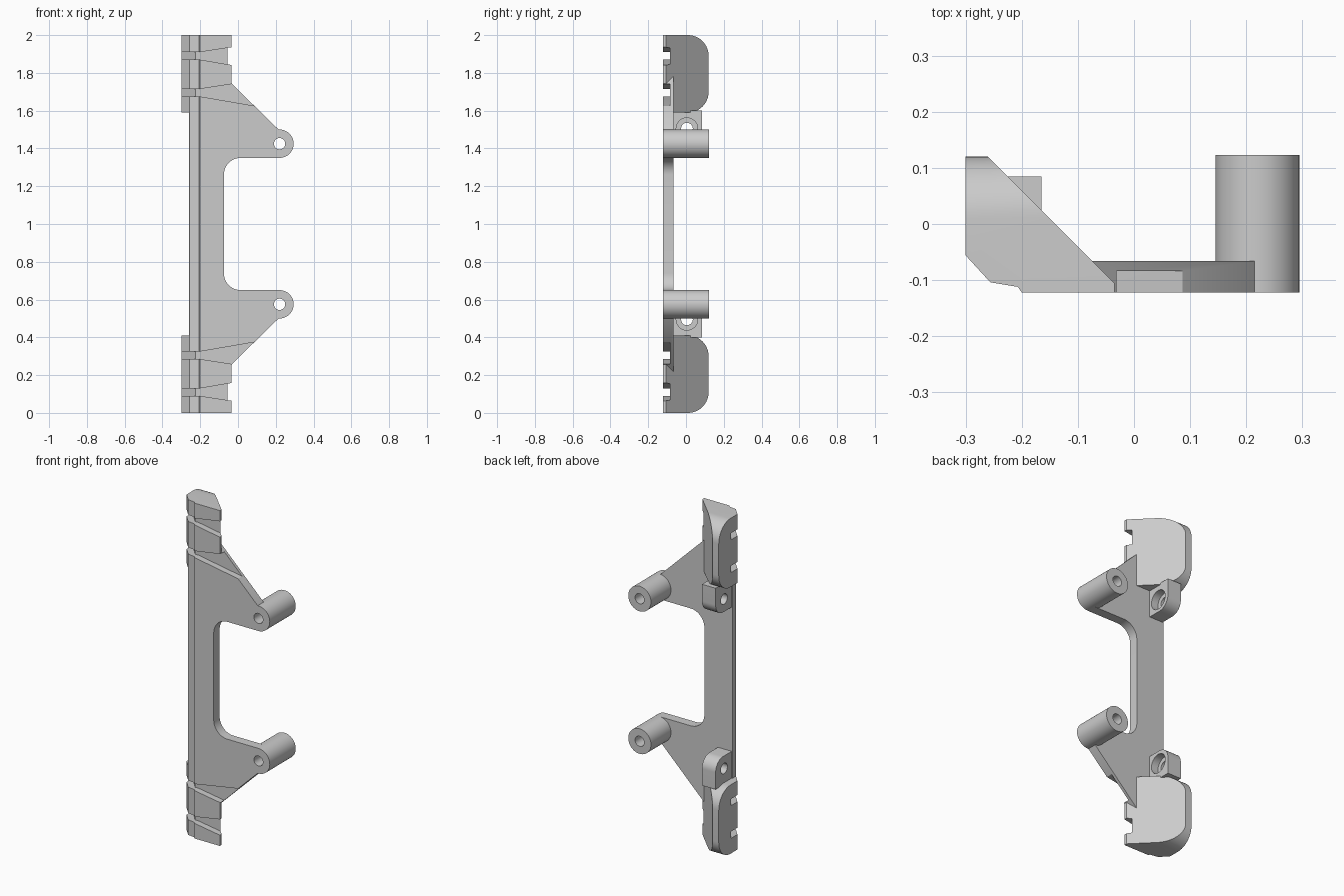
import bpy, bmesh, math
from mathutils import Vector

if "Cube" in bpy.data.objects:
    bpy.data.objects.remove(bpy.data.objects["Cube"])


def prism(name, pts, axis, lo, hi):
    """Extrude a 2D outline along axis: x -> (y,z), y -> (x,z), z -> (x,y)."""
    place = {'x': lambda p, t: (t, p[0], p[1] - 1),
             'y': lambda p, t: (p[0], t, p[1] - 1),
             'z': lambda p, t: (p[0], p[1], t - 1)}[axis]
    bm = bmesh.new()
    a = [bm.verts.new(place(p, lo)) for p in pts]
    b = [bm.verts.new(place(p, hi)) for p in pts]
    n = len(pts)
    bm.faces.new(a)
    bm.faces.new(b[::-1])
    for i in range(n):
        bm.faces.new((a[i], b[i], b[(i + 1) % n], a[(i + 1) % n]))
    bmesh.ops.recalc_face_normals(bm, faces=bm.faces)
    me = bpy.data.meshes.new(name)
    bm.to_mesh(me)
    bm.free()
    ob = bpy.data.objects.new(name, me)
    ob.location.z = 1          # origin on the mirror plane
    bpy.context.collection.objects.link(ob)
    bpy.context.view_layer.update()
    return ob


def arc(cx, cy, r, a0, a1, n=12):
    return [(cx + r * math.cos(math.radians(a0 + (a1 - a0) * i / n)),
             cy + r * math.sin(math.radians(a0 + (a1 - a0) * i / n))) for i in range(n + 1)]


def circle(cx, cy, r, n=40):
    return arc(cx, cy, r, 0, 360, n)[:-1]


def apply(ob, mod):
    bpy.context.view_layer.objects.active = ob
    bpy.ops.object.modifier_apply(modifier=mod.name)


def combine(ob, other, op):
    m = ob.modifiers.new(op, 'BOOLEAN')
    m.operation, m.solver, m.object = op, 'EXACT', other
    apply(ob, m)
    bpy.data.objects.remove(other)


F, B = -0.122, -0.066          # front and back of the plate

# Upper half of the plate with its arm (runs past z = 1, bisected later)
plate = prism("bracket", [(-0.26, 0.9), (-0.075, 0.9)]
              + arc(0.015, 1.26, 0.09, 180, 90)
              + [(0.22, 1.35), (0.25, 1.43), (0.215, 1.5), (-0.11, 1.818), (-0.26, 1.818)],
              'y', F, B)

# Screw post at the arm tip
combine(plate, prism("post", circle(0.22, 1.425, 0.075), 'y', F, 0.123), 'UNION')

# Wedge-shaped end block, rounded at its rear corners
block = prism("end_block", [(-0.3, F), (-0.035, F), (-0.035, -0.105),
                            (-0.26, 0.12), (-0.3, 0.12)], 'z', 1.59, 2.0)
rounding = prism("rounding", [(-0.2, 1.59)] + arc(0.01, 1.70, 0.11, -90, 0)
                 + arc(0.01, 1.89, 0.11, 0, 90) + [(-0.2, 2.0)], 'x', -0.5, 0.2)
combine(block, rounding, 'INTERSECT')
combine(plate, block, 'UNION')

# Side lug under the block
lug = prism("lug", [(-0.1, 1.6), (-0.1, 1.43)] + arc(0.015, 1.5, 0.07, -90, 0)
            + [(0.085, 1.6)], 'x', -0.255, -0.165)
combine(plate, lug, 'UNION')

# Bevelled front left edge
combine(plate, prism("edge_cut", [(-0.4, 0.056), (-0.3, -0.056), (-0.256, -0.104),
                                  (-0.207, -0.112), (-0.2, F), (-0.2, -0.2), (-0.4, -0.2)],
                     'z', 0.8, 2.1), 'DIFFERENCE')

# Holes in post and lug
combine(plate, prism("post_hole", circle(0.22, 1.425, 0.03, 24), 'y', -0.3, 0.3), 'DIFFERENCE')
combine(plate, prism("lug_hole", circle(0.005, 1.505, 0.031, 24), 'x', -0.4, 0), 'DIFFERENCE')
combine(plate, prism("lug_recess", circle(0.005, 1.505, 0.057, 32), 'x', -0.21, 0), 'DIFFERENCE')

# Strap grooves: diagonal slot at the left edge, flaring to the right
for z in (1.695, 1.89):
    slot = prism("slot", [(-0.34, 0.05), (-0.225, -0.084), (-0.18, -0.084),
                          (-0.18, -0.2), (-0.34, -0.2)], 'z', z - 0.02, z + 0.02)
    combine(plate, slot, 'DIFFERENCE')
    flare = prism("flare", [(-0.2, z - 0.02), (0.12, z - 0.075), (0.12, z + 0.07),
                            (-0.2, z + 0.02)], 'y', -0.2, -0.084)
    combine(plate, flare, 'DIFFERENCE')

# Mirror the finished half about mid height
m = plate.modifiers.new("mirror", 'MIRROR')
m.use_axis = (False, False, True)
m.use_bisect_axis = (False, False, True)
m.merge_threshold = 0.0005
apply(plate, m)

plate.select_set(True)
bpy.context.view_layer.objects.active = plate
bpy.ops.object.shade_smooth_by_angle(angle=math.radians(20))
